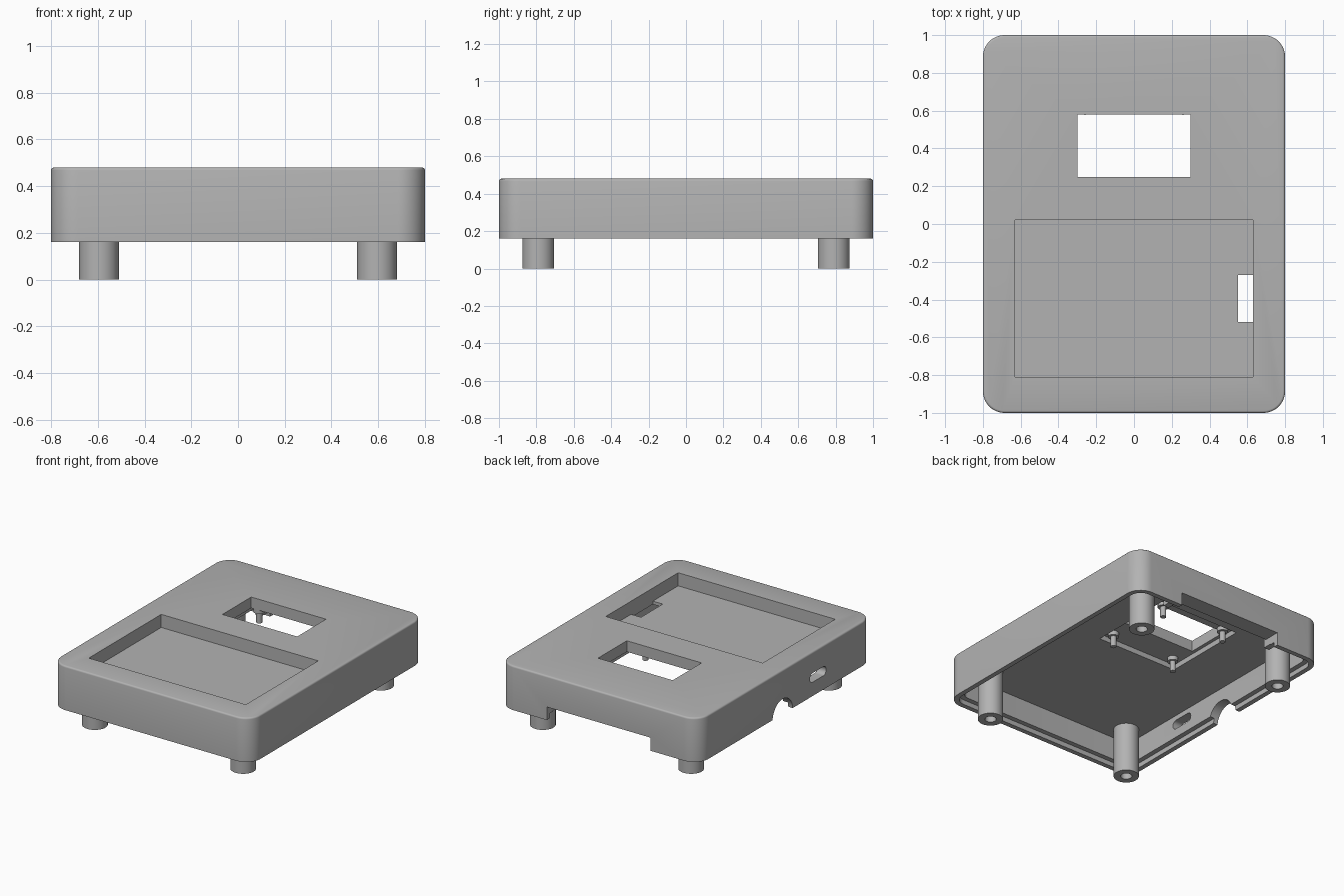
import bpy, bmesh, math
from mathutils import Matrix

cube = bpy.data.objects.get("Cube")
if cube:
    bpy.data.objects.remove(cube, do_unlink=True)

grey = bpy.data.materials.new("plain_grey")
grey.use_nodes = True
COLOUR = (0.45, 0.45, 0.45, 1)
grey.diffuse_color = COLOUR
grey.node_tree.nodes["Principled BSDF"].inputs["Base Color"].default_value = COLOUR

TOP, RIM, CEILING, WALL = 0.48, 0.16, 0.362, 0.07


def finish(name, bm):
    bmesh.ops.recalc_face_normals(bm, faces=bm.faces)
    mesh = bpy.data.meshes.new(name)
    bm.to_mesh(mesh)
    bm.free()
    mesh.materials.append(grey)
    obj = bpy.data.objects.new(name, mesh)
    bpy.context.collection.objects.link(obj)
    return obj


def box(name, x0, x1, y0, y1, z0, z1):
    bm = bmesh.new()
    bmesh.ops.create_cube(bm, size=1)
    for v in bm.verts:
        v.co = (x1 if v.co.x > 0 else x0, y1 if v.co.y > 0 else y0, z1 if v.co.z > 0 else z0)
    return finish(name, bm)


def cylinder(name, x, y, z0, z1, r, sides=40):
    bm = bmesh.new()
    bmesh.ops.create_cone(bm, cap_ends=True, segments=sides, radius1=r, radius2=r,
                          depth=z1 - z0, matrix=Matrix.Translation((x, y, (z0 + z1) / 2)))
    return finish(name, bm)


def rounded_slab(name, hx, hy, z0, z1, r, edge=0, steps=12):
    """Rounded rectangle extruded upward, with an optional softened top edge."""
    bm = bmesh.new()
    ring = []
    for i, (sx, sy) in enumerate([(1, 1), (-1, 1), (-1, -1), (1, -1)]):
        for k in range(steps + 1):
            a = math.pi / 2 * (i + k / steps)
            ring.append(bm.verts.new((sx * (hx - r) + r * math.cos(a),
                                      sy * (hy - r) + r * math.sin(a), z0)))
    base = bm.faces.new(ring)
    new = bmesh.ops.extrude_face_region(bm, geom=[base])["geom"]
    bmesh.ops.translate(bm, vec=(0, 0, z1 - z0), verts=[g for g in new if isinstance(g, bmesh.types.BMVert)])
    if edge:
        rim = [e for e in bm.edges if all(v.co.z > z1 - 1e-5 for v in e.verts)]
        bmesh.ops.bevel(bm, geom=rim, offset=edge, segments=3, profile=0.5, affect='EDGES')
    return finish(name, bm)


def cut(target, cutters, mode='DIFFERENCE'):
    for c in cutters:
        mod = target.modifiers.new("cut", 'BOOLEAN')
        mod.operation, mod.solver, mod.object = mode, 'EXACT', c
        bpy.context.view_layer.objects.active = target
        bpy.ops.object.modifier_apply(modifier=mod.name)
        bpy.data.objects.remove(c, do_unlink=True)


def smooth(obj):
    bpy.ops.object.select_all(action='DESELECT')
    obj.select_set(True)
    bpy.context.view_layer.objects.active = obj
    bpy.ops.object.shade_smooth_by_angle(angle=math.radians(32))


# Hollow case with a stepped lip around its open underside
case = rounded_slab("case", 0.8, 1.0, RIM, TOP, 0.115, edge=0.012)
cavity = rounded_slab("cavity_cutter", 0.8 - WALL, 1 - WALL, RIM - 0.1, CEILING, 0.05)
lip = rounded_slab("lip_cutter", 0.8 - WALL / 2, 1 - WALL / 2, RIM - 0.1, RIM + 0.035, 0.08)

# Top openings: shallow tray, side slot, display window and the pocket under it
tray = box("tray_cutter", -0.63, 0.63, -0.81, 0.02, 0.385, 0.6)
slot = box("slot_cutter", 0.55, 0.63, -0.52, -0.27, 0.3, 0.45)
window = box("window_cutter", -0.3, 0.3, 0.25, 0.58, 0.2, 0.6)
pocket = box("pocket_cutter", -0.325, 0.325, 0.03, 0.68, 0.3, 0.4)

# Wall openings: rounded port and cable arch on one side, wide notch at the back
port = rounded_slab("port_cutter", 0.033, 0.093, -0.1, 0.1, 0.032, steps=8)
port.data.transform(Matrix.Translation((-0.78, -0.37, 0.293)) @ Matrix.Rotation(math.pi / 2, 4, 'Y'))
arch = cylinder("arch_cutter", 0, 0, -0.1, 0.1, 0.115)
arch.data.transform(Matrix.Translation((-0.78, 0.035, 0.155)) @ Matrix.Rotation(math.pi / 2, 4, 'Y'))
notch = box("notch_cutter", -0.417, 0.417, 0.85, 1.1, 0.05, 0.255)
cut(case, [cavity, lip, tray, slot, window, pocket, port, arch, notch])
smooth(case)

# Ledge inside the back wall with a small tab at each end
ledge = box("back_ledge", -0.46, 0.46, 0.88, 0.935, 0.255, CEILING + 0.005)
for side in (-1, 1):
    x = side * 0.44
    box("ledge_tab", x - 0.022, x + 0.022, 0.86, 0.935, 0.2, CEILING + 0.005)

# Four hollow feet running from the ceiling to the ground
for sx in (-1, 1):
    for sy in (-1, 1):
        x, y = sx * 0.595, sy * 0.79
        top = 0.375
        foot = cylinder("foot", x, y, 0, top, 0.085)
        cut(foot, [cylinder("foot_hole_cutter", x, y, -0.1, 0.25, 0.038, 24)])
        smooth(foot)

# Display standoffs, each with a thin locating pin
for x in (-0.26, 0.26):
    for y in (0.095, 0.615):
        smooth(cylinder("display_standoff", x, y, 0.37, 0.402, 0.037, 24))
        smooth(cylinder("display_pin", x, y, 0.295, 0.375, 0.02, 20))
